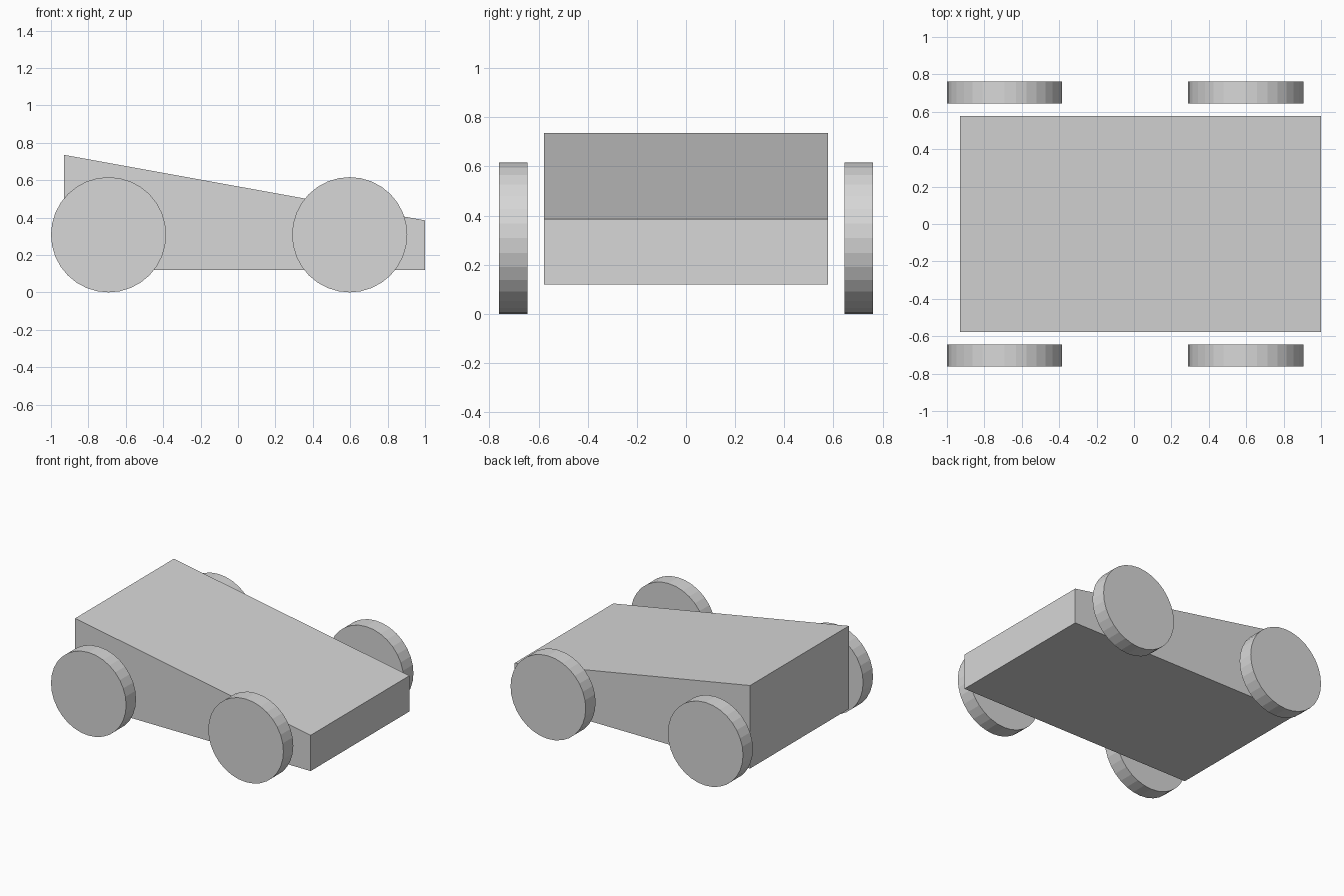
import bpy
import bmesh
import math

cube = bpy.data.objects.get("Cube")
if cube:
    bpy.data.objects.remove(cube, do_unlink=True)

# Single plain material
GREY = (0.68, 0.68, 0.68, 1.0)
grey = bpy.data.materials.new("light grey")
grey.use_nodes = True
grey.diffuse_color = GREY
grey.node_tree.nodes["Principled BSDF"].inputs["Base Color"].default_value = GREY


def extruded_body(name, profile, half_width):
    """Extrude an x-z side profile across the width."""
    bm = bmesh.new()
    side = bm.faces.new([bm.verts.new((x, -half_width, z)) for x, z in profile])
    result = bmesh.ops.extrude_face_region(bm, geom=[side])
    moved = [g for g in result["geom"] if isinstance(g, bmesh.types.BMVert)]
    bmesh.ops.translate(bm, verts=moved, vec=(0, 2 * half_width, 0))
    bmesh.ops.recalc_face_normals(bm, faces=bm.faces)
    mesh = bpy.data.meshes.new(name)
    bm.to_mesh(mesh)
    bm.free()
    mesh.materials.append(grey)
    obj = bpy.data.objects.new(name, mesh)
    bpy.context.collection.objects.link(obj)
    return obj


# Wedge body, tall at one end and low at the other
extruded_body("wedge_body",
              [(-0.93, 0.12), (1.0, 0.12), (1.0, 0.385), (-0.93, 0.735)], 0.578)

# Four flat-shaded disc wheels, standing clear of the body
RADIUS, THICKNESS, TRACK = 0.308, 0.116, 0.703
for end, x in (("tall_end", -0.692), ("low_end", 0.597)):
    for side, sign in (("front", -1), ("back", 1)):
        bpy.ops.mesh.primitive_cylinder_add(
            vertices=32, radius=RADIUS, depth=THICKNESS,
            location=(x, sign * TRACK, RADIUS), rotation=(math.pi / 2, 0, 0))
        wheel = bpy.context.object
        wheel.name = f"{end}_{side}_wheel"
        wheel.data.materials.append(grey)
